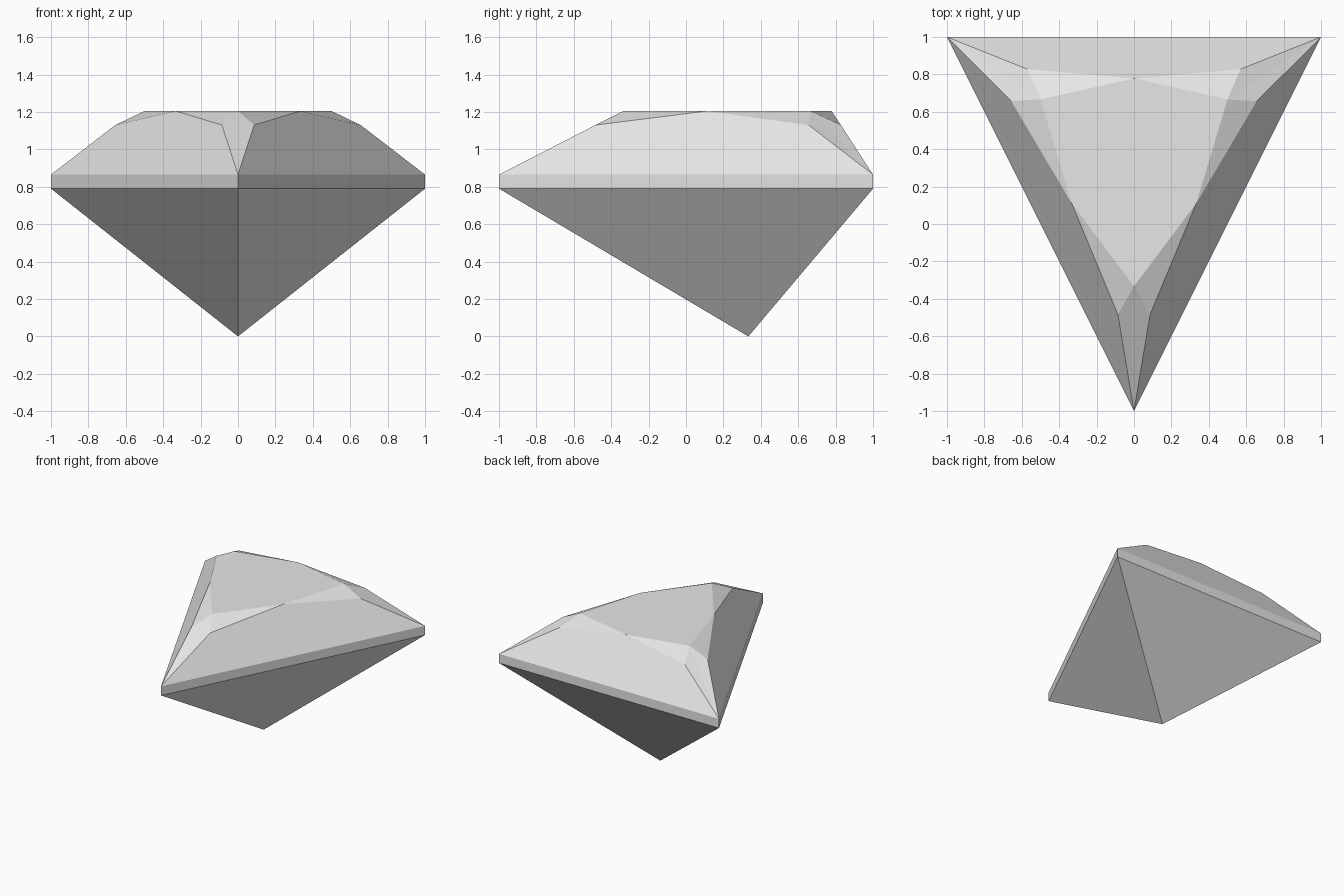
import bpy
import bmesh
from mathutils import Vector

if "Cube" in bpy.data.objects:
    bpy.data.objects.remove(bpy.data.objects["Cube"])

# Triangular cut gemstone: heights of each facet level
GIRDLE_LOW, GIRDLE_TOP, BREAK, TABLE = 0.79, 0.865, 1.13, 1.205
corners = [Vector((-1, 1)), Vector((0, -1)), Vector((1, 1))]  # counter-clockwise
centre = Vector((0, 1 / 3))

bm = bmesh.new()


def vert(p, z):
    return bm.verts.new((p.x, p.y, z))


def blend(wa, a, wb, b, wc, c):
    return a * wa + b * wb + c * wc


culet = vert(centre, 0)
low = [vert(c, GIRDLE_LOW) for c in corners]
top = [vert(c, GIRDLE_TOP) for c in corners]
table_corner = [vert(centre.lerp(c, 0.5), TABLE) for c in corners]
table_mid, near_a, near_b = [], [], []
for i in range(3):
    a, b, c = (corners[(i + k) % 3] for k in range(3))
    table_mid.append(vert(centre.lerp((a + b) / 2, 2 / 3), TABLE))
    # crown break points beside each end of the side
    near_a.append(vert(blend(0.742, a, 0.172, b, 0.086, c), BREAK))
    near_b.append(vert(blend(0.172, a, 0.742, b, 0.086, c), BREAK))

for i in range(3):
    j = (i + 1) % 3
    # pavilion and girdle
    bm.faces.new((culet, low[j], low[i]))
    bm.faces.new((low[i], low[j], top[j], top[i]))
    # main crown facet and the two star facets above it
    bm.faces.new((top[i], top[j], near_b[i], table_mid[i], near_a[i]))
    bm.faces.new((near_a[i], table_mid[i], table_corner[i]))
    bm.faces.new((near_b[i], table_corner[j], table_mid[i]))
    # corner kite, split along its ridge
    bm.faces.new((top[i], near_a[i], table_corner[i]))
    bm.faces.new((top[i], table_corner[i], near_b[i - 1]))

# flat table
bm.faces.new([v for i in range(3) for v in (table_corner[i], table_mid[i])])
bmesh.ops.recalc_face_normals(bm, faces=bm.faces[:])

mesh = bpy.data.meshes.new("gemstone")
bm.to_mesh(mesh)
bm.free()
gem = bpy.data.objects.new("gemstone", mesh)
bpy.context.collection.objects.link(gem)

# pale grey stone
grey = bpy.data.materials.new("pale_grey")
grey.diffuse_color = (0.8, 0.8, 0.8, 1)
grey.use_nodes = True
grey.node_tree.nodes["Principled BSDF"].inputs["Base Color"].default_value = grey.diffuse_color
mesh.materials.append(grey)
